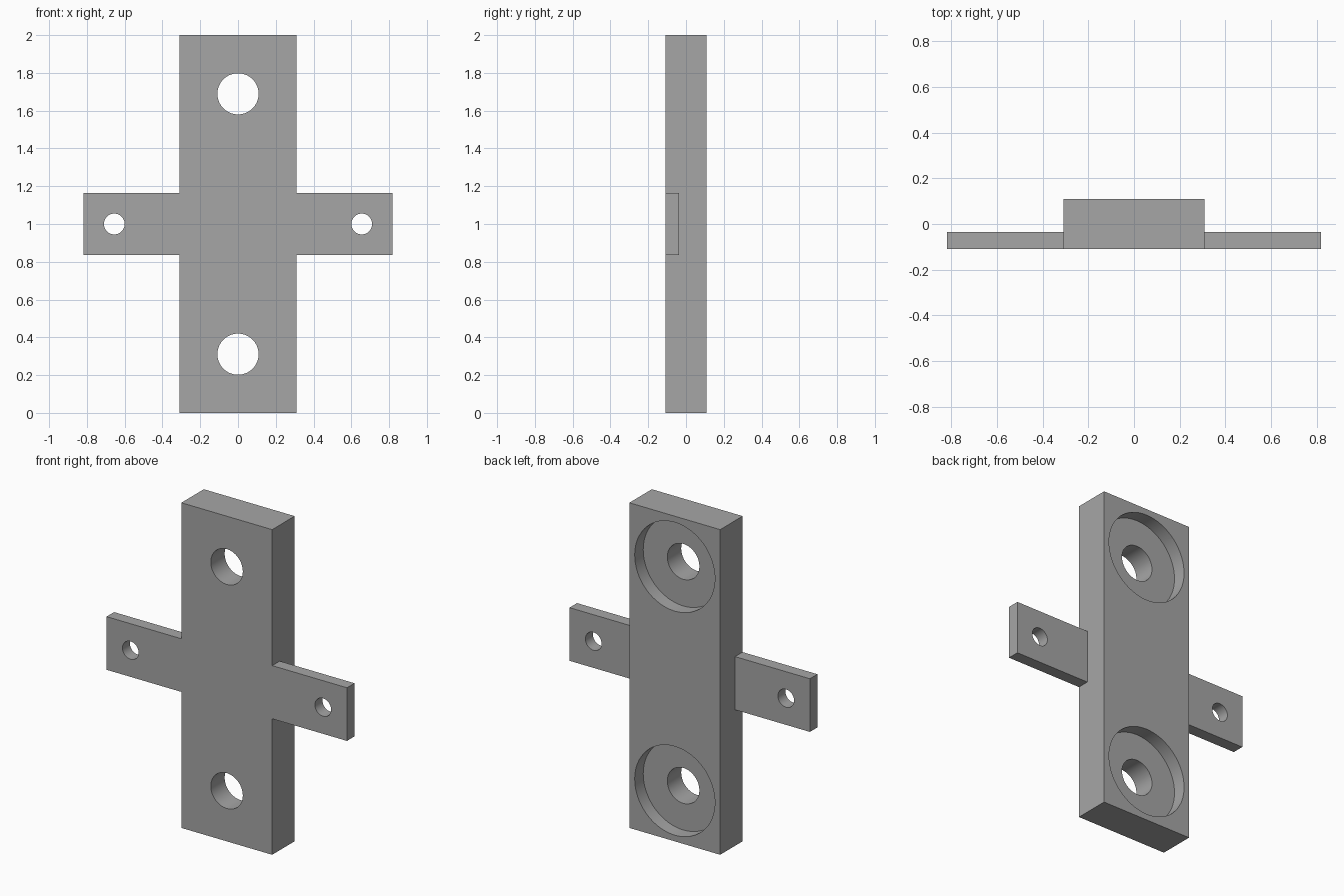
import bpy
import math

if "Cube" in bpy.data.objects:
    bpy.data.objects.remove(bpy.data.objects["Cube"], do_unlink=True)

# Plate sizes
LENGTH, WIDTH, DEPTH = 2.0, 0.618, 0.218
SPAN, TAB_HEIGHT, TAB_DEPTH = 1.636, 0.327, 0.073
MID = LENGTH / 2
FRONT, BACK = -DEPTH / 2, DEPTH / 2

grey = bpy.data.materials.new("plain grey")
grey.use_nodes = True
colour = (0.38, 0.38, 0.38, 1)
grey.diffuse_color = colour
grey.node_tree.nodes["Principled BSDF"].inputs["Base Color"].default_value = colour


def box(name, size, y):
    bpy.ops.mesh.primitive_cube_add(size=1, location=(0, y, MID))
    ob = bpy.context.object
    ob.name = name
    ob.scale = size
    bpy.ops.object.transform_apply(location=True, rotation=False, scale=True)
    ob.data.materials.append(grey)
    return ob


def drill(name, x, z, radius, y0, y1):
    """Cylinder along y, used as a cutter."""
    bpy.ops.mesh.primitive_cylinder_add(
        vertices=64, radius=radius, depth=y1 - y0,
        location=(x, (y0 + y1) / 2, z), rotation=(math.pi / 2, 0, 0))
    ob = bpy.context.object
    ob.name = name
    ob.data.materials.append(grey)
    ob.hide_render = True
    return ob


def combine(target, tool, operation):
    mod = target.modifiers.new(tool.name, 'BOOLEAN')
    mod.operation, mod.object, mod.solver = operation, tool, 'EXACT'
    bpy.context.view_layer.objects.active = target
    bpy.ops.object.modifier_apply(modifier=mod.name)
    bpy.data.objects.remove(tool, do_unlink=True)


# Thick upright plate with a thin crossbar flush with its front
plate = box("mounting_plate", (WIDTH, DEPTH, LENGTH), 0)
crossbar = box("side_tabs", (SPAN, TAB_DEPTH, TAB_HEIGHT), FRONT + TAB_DEPTH / 2)
combine(plate, crossbar, 'UNION')

for side in (-1, 1):
    # Large bolt hole with a counterbore in the back
    z = MID + side * 0.689
    combine(plate, drill("bolt_hole", 0, z, 0.109, -1, 1), 'DIFFERENCE')
    combine(plate, drill("counterbore", 0, z, 0.273, BACK - 0.083, 1), 'DIFFERENCE')
    # Small screw hole in each tab
    combine(plate, drill("screw_hole", side * 0.655, MID, 0.055, -1, 1), 'DIFFERENCE')

# Smooth hole walls, crisp edges
bpy.ops.object.select_all(action='DESELECT')
plate.select_set(True)
bpy.context.view_layer.objects.active = plate
bpy.ops.object.shade_smooth_by_angle(angle=math.radians(30))
